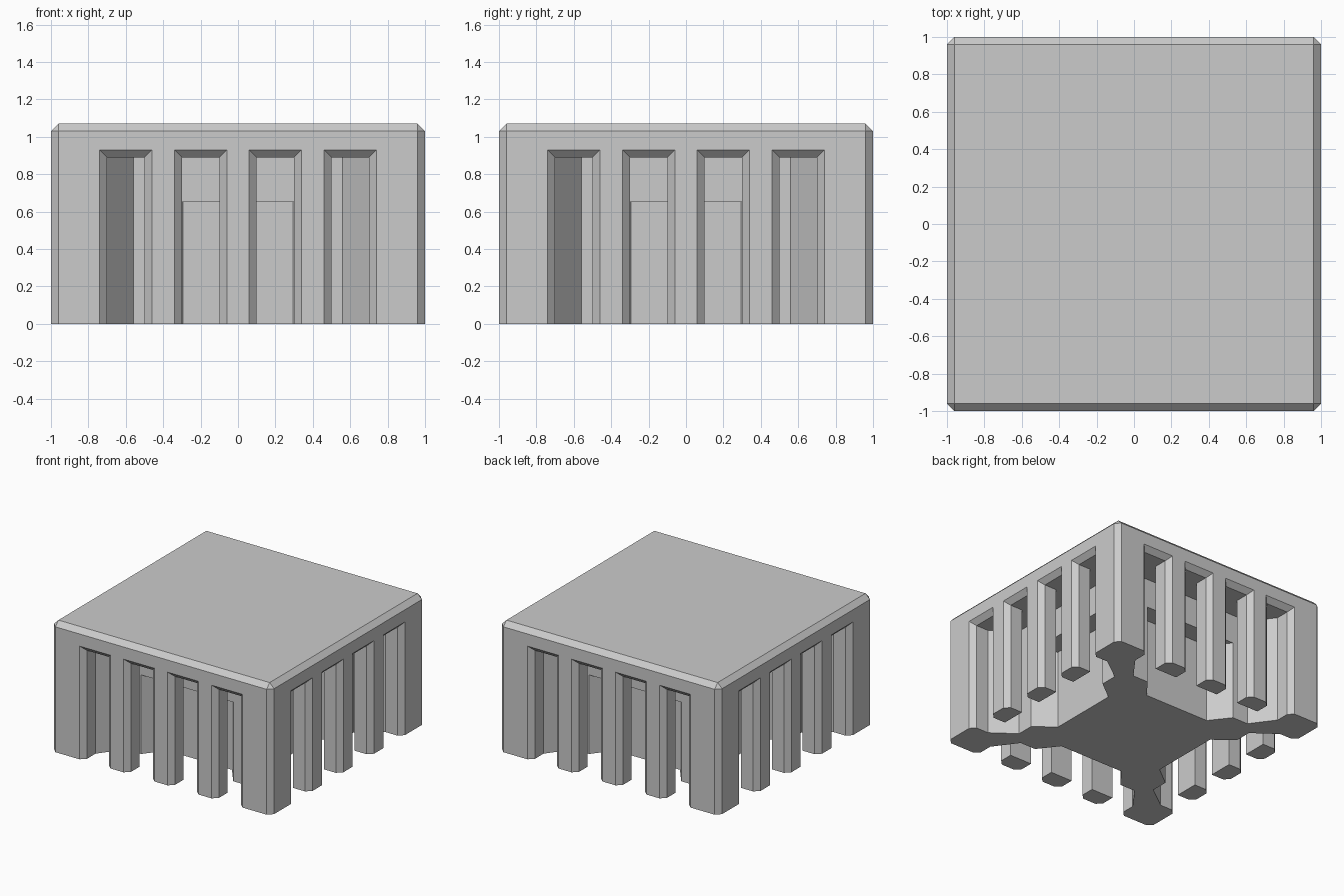
import bpy, bmesh
from math import pi
from mathutils import Matrix

if "Cube" in bpy.data.objects:
    bpy.data.objects.remove(bpy.data.objects["Cube"])

SIZE, HEIGHT, BEVEL = 1.0, 1.07, 0.04
TURNS = [Matrix.Rotation(i * pi / 2, 4, 'Z') for i in range(4)]


def make_object(name, bm):
    bmesh.ops.recalc_face_normals(bm, faces=bm.faces[:])
    mesh = bpy.data.meshes.new(name)
    bm.to_mesh(mesh)
    bm.free()
    obj = bpy.data.objects.new(name, mesh)
    bpy.context.collection.objects.link(obj)
    return obj


def loft(bm, rings, matrix):
    """Closed solid through matching rings of points."""
    rows = [[bm.verts.new(matrix @ Matrix.Translation(p).translation) for p in r] for r in rings]
    n = len(rows[0])
    for a, b in zip(rows, rows[1:]):
        for i in range(n):
            bm.faces.new((a[i], a[(i + 1) % n], b[(i + 1) % n], b[i]))
    bm.faces.new(rows[0])
    bm.faces.new(rows[-1])


def prism(bm, outline, top, matrix):
    loft(bm, [[(x, y, z) for x, y in outline] for z in (-0.1, top)], matrix)


def carve(obj, name, bm):
    cutter = make_object(name, bm)
    cutter.hide_render = True
    mod = obj.modifiers.new(name, 'BOOLEAN')
    mod.operation, mod.solver, mod.object = 'DIFFERENCE', 'EXACT', cutter
    bpy.context.view_layer.objects.active = obj
    bpy.ops.object.modifier_apply(modifier=mod.name)
    bpy.data.objects.remove(cutter)


# Main block, chamfered on the upright and top edges
bm = bmesh.new()
bmesh.ops.create_cube(bm, size=1, matrix=Matrix.Translation((0, 0, HEIGHT / 2))
                      @ Matrix.Diagonal((2 * SIZE, 2 * SIZE, HEIGHT, 1)))
edges = [e for e in bm.edges if any(v.co.z > 0.5 for v in e.verts)]
bmesh.ops.bevel(bm, geom=edges, offset=BEVEL, segments=1, affect='EDGES')
block = make_object("colonnade_block", bm)

# Covered walk on each side, leaving diagonal walls at the corners
bm = bmesh.new()
for turn in TURNS:
    prism(bm, [(-0.70, -0.85), (0.70, -0.85), (0.56, -0.66), (-0.56, -0.66)], 0.89, turn)
carve(block, "walkway_cutter", bm)

# Four flared openings per side between the pillars
bm = bmesh.new()
for turn in TURNS:
    for cx in (-0.6, -0.2, 0.2, 0.6):
        rings = []
        for y, w, top in ((-0.849, 0.10, 0.89), (-0.96, 0.10, 0.89), (-1.02, 0.16, 0.95)):
            rings.append([(cx - w, y, -0.1), (cx + w, y, -0.1), (cx + w, y, top), (cx - w, y, top)])
        loft(bm, rings, turn)
carve(block, "opening_cutter", bm)

# Splayed doorway recess in the middle of each inner wall
bm = bmesh.new()
for turn in TURNS:
    prism(bm, [(-0.45, -0.70), (0.45, -0.70), (0.295, -0.50), (-0.295, -0.50)], 0.65, turn)
carve(block, "doorway_cutter", bm)
